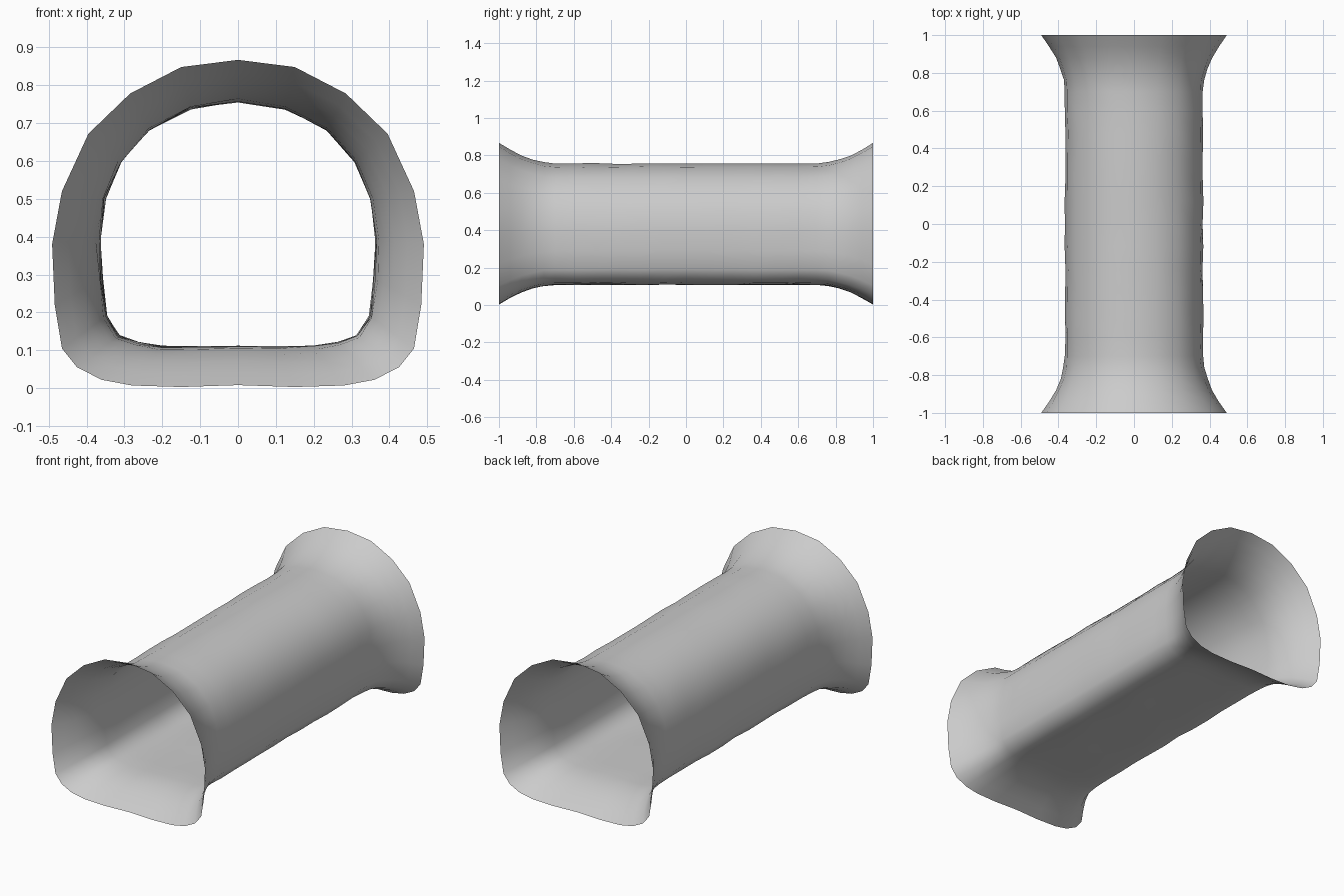
import bpy, bmesh, random

if "Cube" in bpy.data.objects:
    bpy.data.objects.remove(bpy.data.objects["Cube"])

random.seed(4)

# Right half of the D-shaped section, bottom centre to top centre (x, z)
TUBE = [(0, .110), (.10, .109), (.20, .110), (.265, .120), (.315, .138), (.348, .190), (.359, .29), (.365, .39),
        (.351, .50), (.310, .598), (.235, .682), (.125, .738), (0, .757)]
MOUTH = [(0, .008), (.15, .003), (.28, .007), (.36, .022), (.425, .055), (.465, .105), (.484, .22), (.491, .38),
         (.465, .52), (.395, .672), (.285, .778), (.15, .848), (0, .867)]

# Length stations from centre to mouth: (y, amount of flare)
FLARE = [(0, 0), (.12, 0), (.24, 0), (.36, 0), (.48, 0), (.60, 0), (.70, .01),
         (.76, .06), (.82, .19), (.88, .39), (.94, .67), (1, 1)]
stations = [(-y, f) for y, f in reversed(FLARE[1:])] + FLARE


def full_ring(half):
    """Mirror the half section into a closed loop."""
    return half + [(-x, z) for x, z in reversed(half[1:-1])]


# Loft the open tunnel skin, with a slight hand-made waviness in the middle
bm = bmesh.new()
rings = []
for y, f in stations:
    ring = []
    for (ax, az), (bx, bz) in zip(full_ring(TUBE), full_ring(MOUTH)):
        w = 1 + random.uniform(-.008, .008) * (1 - f)
        x = (ax + (bx - ax) * f) * w
        z = .42 + (az + (bz - az) * f - .42) * w
        ring.append(bm.verts.new((x, y, z)))
    rings.append(ring)
n = len(rings[0])
for a, b in zip(rings, rings[1:]):
    for i in range(n):
        j = (i + 1) % n
        bm.faces.new((a[i], a[j], b[j], b[i])).smooth = True
bm.normal_update()

# Make the skin face outwards
if sum(fc.normal.x * fc.calc_center_median().x for fc in bm.faces) < 0:
    bmesh.ops.reverse_faces(bm, faces=bm.faces[:])

mesh = bpy.data.meshes.new("flared_tunnel")
bm.to_mesh(mesh)
bm.free()
bpy.context.collection.objects.link(bpy.data.objects.new("flared_tunnel", mesh))
